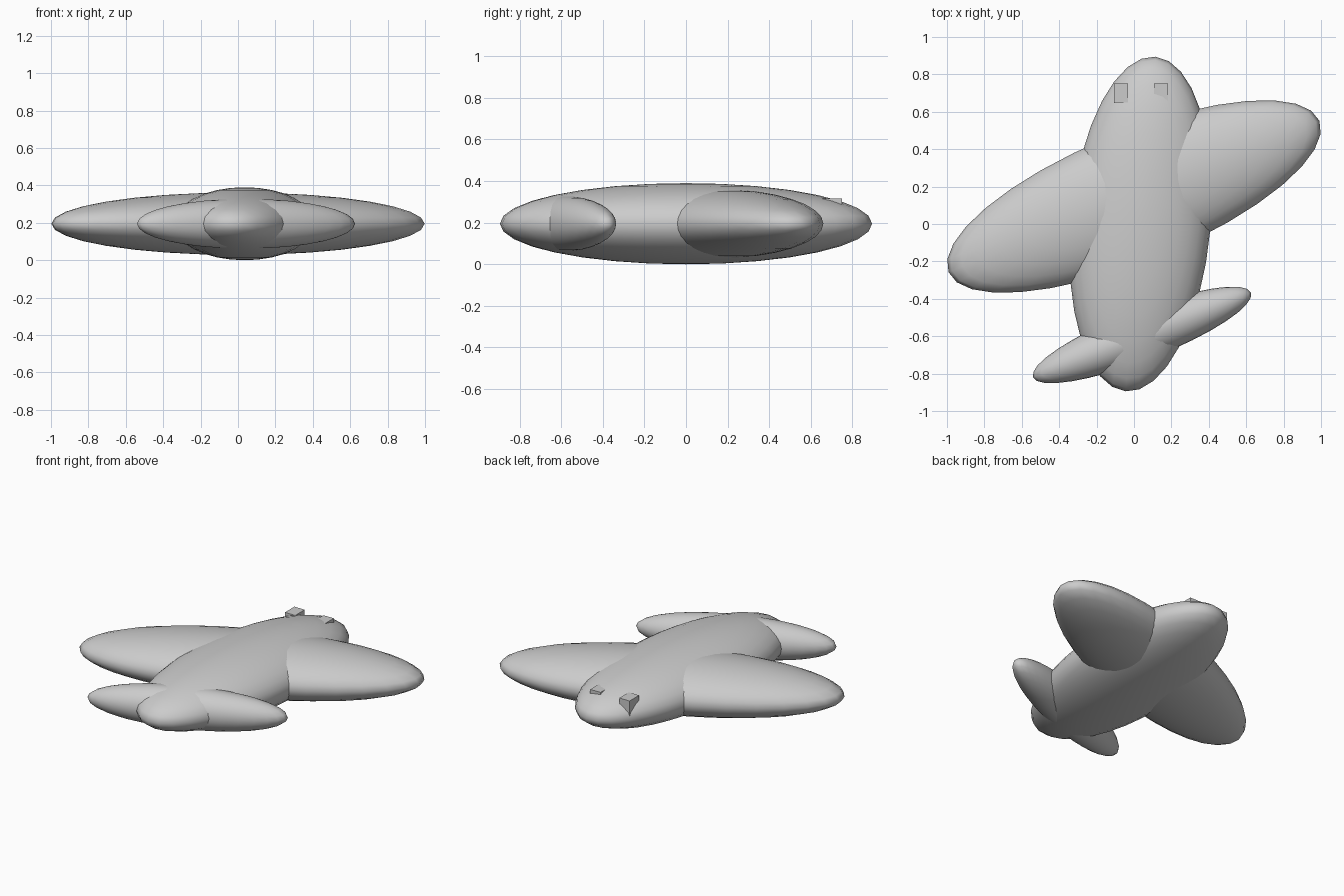
import bpy
from math import radians

cube = bpy.data.objects.get("Cube")
if cube:
    bpy.data.objects.remove(cube, do_unlink=True)

# Single grey for the whole creature
grey = bpy.data.materials.new("plain_grey")
grey.use_nodes = True
colour = (0.6, 0.6, 0.6, 1)
grey.diffuse_color = colour
grey.node_tree.nodes["Principled BSDF"].inputs["Base Color"].default_value = colour

MID_Z = 0.195


def ellipsoid(name, x, y, radii, turn):
    """Smooth flattened sphere, turned about the vertical axis."""
    bpy.ops.mesh.primitive_uv_sphere_add(
        segments=32, ring_count=16, radius=1, location=(x, y, MID_Z),
        rotation=(0, 0, radians(turn)))
    ob = bpy.context.object
    ob.name = name
    ob.scale = radii
    bpy.ops.object.transform_apply(location=False, rotation=False, scale=True)
    bpy.ops.object.shade_smooth()
    ob.data.materials.append(grey)


def box(name, centre, size):
    """Flat-sided block."""
    bpy.ops.mesh.primitive_cube_add(size=1, location=centre)
    ob = bpy.context.object
    ob.name = name
    ob.scale = size
    bpy.ops.object.transform_apply(location=False, rotation=False, scale=True)
    ob.data.materials.append(grey)


# Body, and two long slanted ellipsoids that pass through it as fin pairs
ellipsoid("body", 0.035, 0, (0.374, 0.898, 0.195), -5.1)
ellipsoid("front_fins", 0, 0.147, (1.071, 0.344, 0.167), 22.2)
ellipsoid("rear_fins", 0.043, -0.593, (0.625, 0.134, 0.133), 21.2)

# Eyes, half sunk into the head
for name, x in (("right_eye", -0.07), ("left_eye", 0.145)):
    box(name, (x, 0.7, 0.265), (0.076, 0.1, 0.1))
